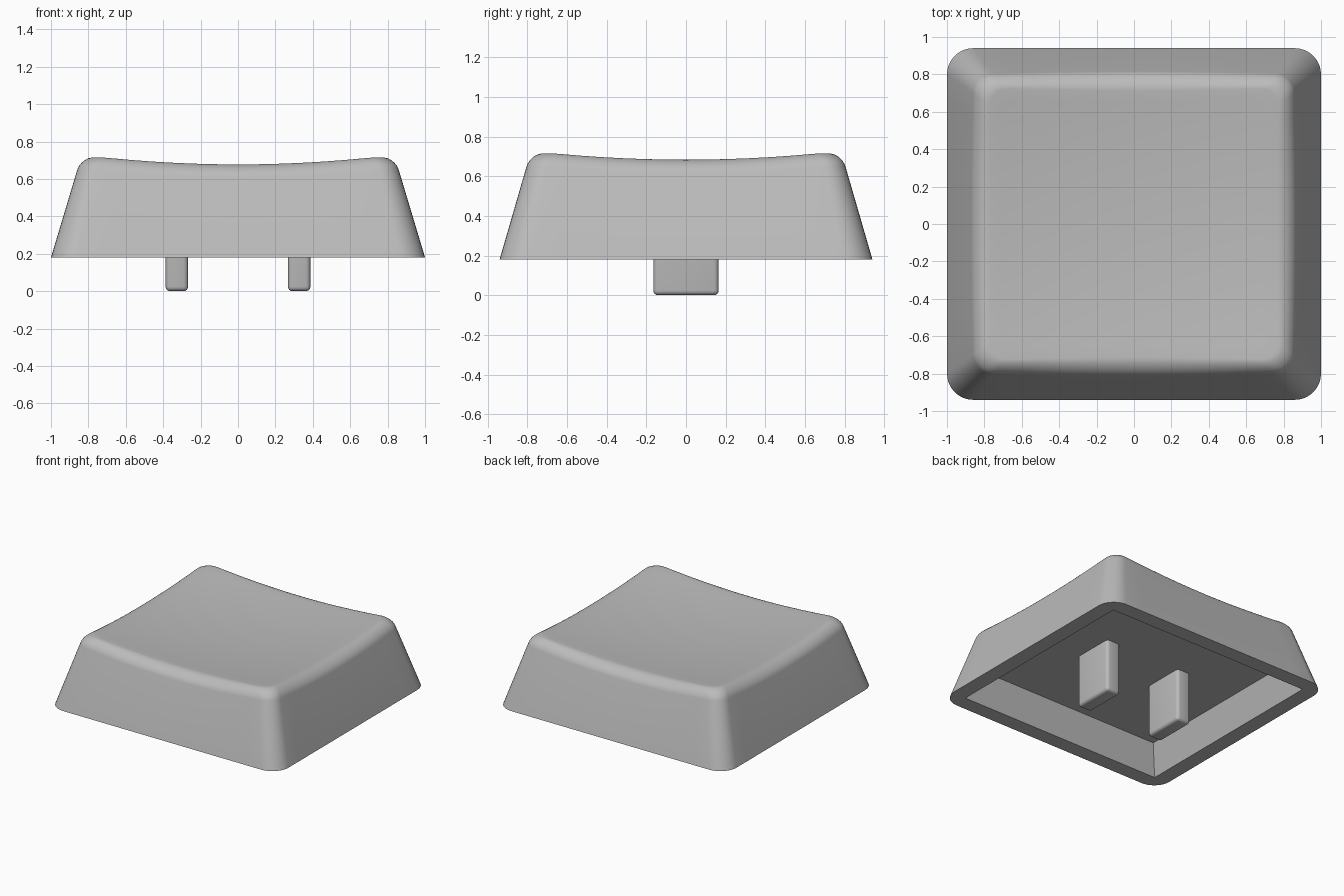
import bpy, bmesh, math

if "Cube" in bpy.data.objects:
    bpy.data.objects.remove(bpy.data.objects["Cube"])

Z_BASE, Z_CEIL = 0.18, 0.41
SLOPE_X, SLOPE_Y = 0.30, 0.29

grey = bpy.data.materials.new("light grey plastic")
grey.diffuse_color = (0.5, 0.5, 0.5, 1)
grey.use_nodes = True
grey.node_tree.nodes["Principled BSDF"].inputs["Base Color"].default_value = grey.diffuse_color


def outline(hx, hy, r, side=12, arc=8):
    """Rounded rectangle, counter-clockwise, with evenly split sides."""
    pts = []
    corners = [(1, 1), (-1, 1), (-1, -1), (1, -1)]
    for i, (sx, sy) in enumerate(corners):
        cx, cy = sx * (hx - r), sy * (hy - r)
        for j in range(arc + 1):
            a = math.pi / 2 * (i + j / arc)
            pts.append((cx + r * math.cos(a), cy + r * math.sin(a)))
        # straight run to the start of the next corner
        nx, ny = corners[(i + 1) % 4]
        a = math.pi / 2 * (i + 1)
        ex, ey = nx * (hx - r) + r * math.cos(a), ny * (hy - r) + r * math.sin(a)
        px, py = pts[-1]
        pts += [(px + (ex - px) * k / side, py + (ey - py) * k / side)
                for k in range(1, side)]
    return pts


def dish(x, y):
    return 0.642 + 0.07 * (x * x + y * y)


def finish(bm, name):
    bmesh.ops.remove_doubles(bm, verts=bm.verts, dist=1e-5)
    bmesh.ops.recalc_face_normals(bm, faces=bm.faces)
    me = bpy.data.meshes.new(name)
    bm.to_mesh(me)
    bm.free()
    ob = bpy.data.objects.new(name, me)
    bpy.context.collection.objects.link(ob)
    me.materials.append(grey)
    bpy.ops.object.select_all(action='DESELECT')
    ob.select_set(True)
    bpy.context.view_layer.objects.active = ob
    bpy.ops.object.shade_smooth_by_angle(angle=math.radians(35))
    return ob


# Key shell: rings from cavity ceiling, down the inside, up the outside, over the dish
h = Z_CEIL - Z_BASE
base = outline(1.0, 0.94, 0.14)
tip = outline(1.0 - SLOPE_X * 0.54, 0.94 - SLOPE_Y * 0.54, 0.10)


def wall(i, z):
    t = (z - Z_BASE) / 0.54
    return tuple(b + (a - b) * t for a, b in zip(tip[i], base[i]))


rings = [
    [(x, y, Z_CEIL) for x, y in outline(0.88 - SLOPE_X * h, 0.82 - SLOPE_Y * h, 0)],
    [(x, y, Z_BASE) for x, y in outline(0.88, 0.82, 0)],
    [(x, y, Z_BASE) for x, y in base],
]

# Rounded rim: conic arc between the wall and the dished top
STEPS, RIM = 8, 0.075
rim = [[] for _ in range(STEPS + 1)]
for i in range(len(base)):
    z = 0.7
    for _ in range(6):
        z = dish(*wall(i, z))
    edge = (*wall(i, z), z)
    low = (*wall(i, z - RIM), z - RIM)
    f = 1 - RIM / math.hypot(edge[0], edge[1]) * 1.1
    top = (edge[0] * f, edge[1] * f, dish(edge[0] * f, edge[1] * f))
    for s in range(STEPS + 1):
        t = s / STEPS
        w = ((1 - t) ** 2, 2 * 0.62 * t * (1 - t), t * t)
        rim[s].append(tuple((w[0] * a + w[1] * b + w[2] * c) / sum(w)
                            for a, b, c in zip(low, edge, top)))
rings += rim

# Dished top: shrinking copies of the inner rim
for k in range(1, 12):
    f = 1 - k / 12
    rings.append([(x * f, y * f, dish(x * f, y * f)) for x, y, _ in rim[-1]])

bm = bmesh.new()
loops = [[bm.verts.new(p) for p in ring] for ring in rings]
n = len(base)
for a, b in zip(loops, loops[1:]):
    for i in range(n):
        j = (i + 1) % n
        bm.faces.new((a[i], a[j], b[j], b[i]))
bm.faces.new(loops[0])
centre = bm.verts.new((0, 0, dish(0, 0)))
for i in range(n):
    bm.faces.new((loops[-1][i], loops[-1][(i + 1) % n], centre))
finish(bm, "key_shell")

# Two mounting prongs under the cavity ceiling
for side, name in ((-1, "left_prong"), (1, "right_prong")):
    bm = bmesh.new()
    bmesh.ops.create_cube(bm, size=1)
    for v in bm.verts:
        v.co.x = v.co.x * 0.12 + side * 0.327
        v.co.y *= 0.33
        v.co.z = 0 if v.co.z < 0 else Z_CEIL + 0.02
    edges = [e for e in bm.edges if min(v.co.z for v in e.verts) < 0.1]
    bmesh.ops.bevel(bm, geom=edges, offset=0.024, segments=4, profile=0.5,
                    affect='EDGES')
    finish(bm, name)
